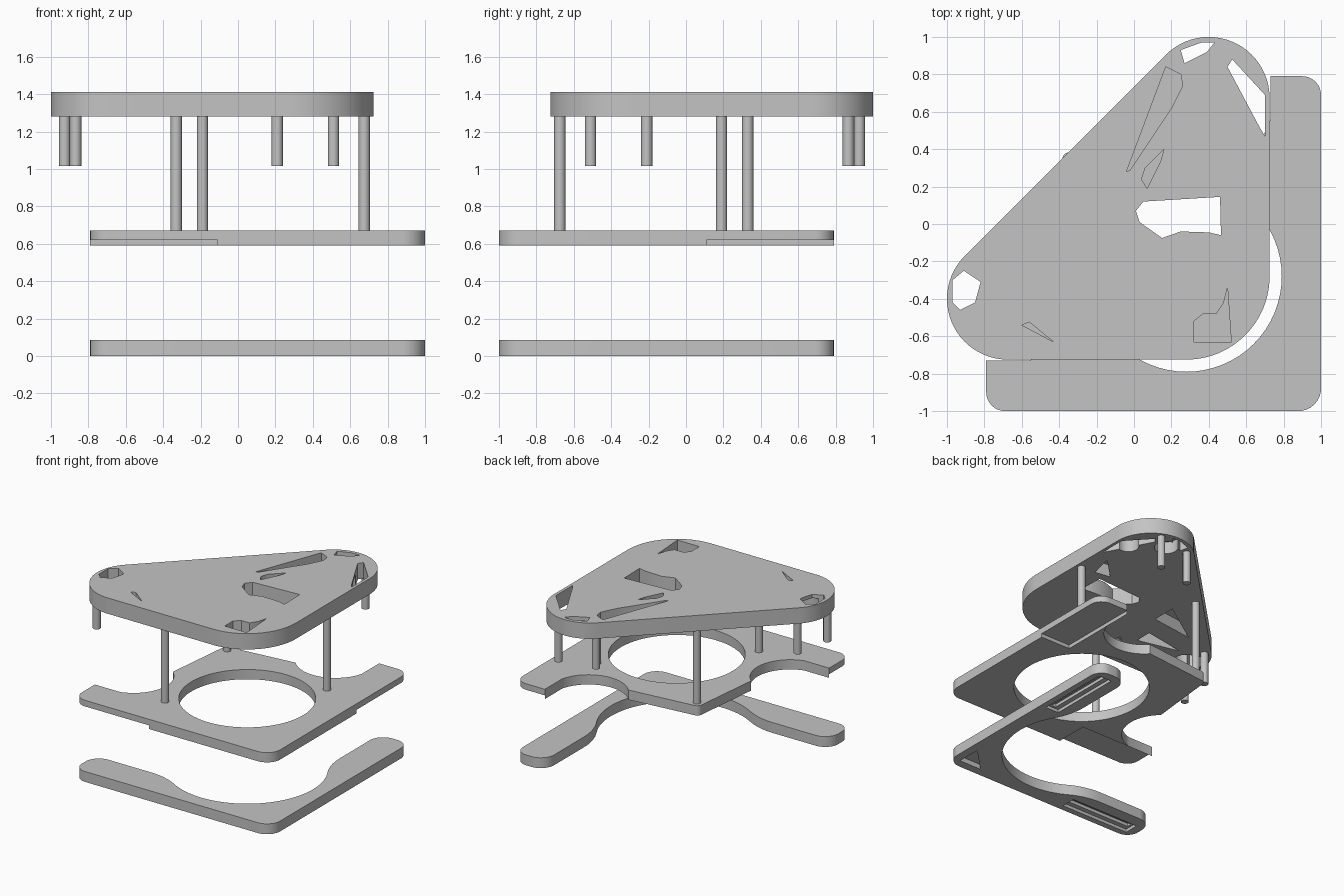
import bpy, bmesh
from math import sin, cos, radians
from mathutils import Vector

cube = bpy.data.objects.get("Cube")
if cube:
    bpy.data.objects.remove(cube, do_unlink=True)

grey = bpy.data.materials.new("light_grey")
grey.use_nodes = True
grey.diffuse_color = (0.55, 0.55, 0.55, 1)
grey.node_tree.nodes["Principled BSDF"].inputs["Base Color"].default_value = grey.diffuse_color


def arc(cx, cy, r, start, end, steps=16):
    """Points along a circular arc, angles in degrees."""
    angles = [radians(start + (end - start) * i / steps) for i in range(steps + 1)]
    return [(cx + r * cos(a), cy + r * sin(a)) for a in angles]


def fillet(before, corner, after, r, steps=8):
    """Points that round off one right-angled or oblique corner."""
    c = Vector(corner)
    u = (Vector(before) - c).normalized()
    v = (Vector(after) - c).normalized()
    half = u.angle(v) / 2
    reach = r / (sin(half) / cos(half))
    centre = c + (u + v).normalized() * (r / sin(half))
    p, q = c + u * reach - centre, c + v * reach - centre
    ring = [centre + p.lerp(q, i / steps).normalized() * r for i in range(steps + 1)]
    return [tuple(w) for w in ring]


def flip(points):
    """Mirror across the diagonal that runs from front left to back right."""
    return [(-y, -x) for x, y in reversed(points)]


def prism(name, points, low, high):
    bm = bmesh.new()
    base = bm.faces.new([bm.verts.new((x, y, low)) for x, y in points])
    top = bmesh.ops.extrude_face_region(bm, geom=[base])["geom"]
    moved = [g for g in top if isinstance(g, bmesh.types.BMVert)]
    bmesh.ops.translate(bm, verts=moved, vec=(0, 0, high - low))
    bmesh.ops.recalc_face_normals(bm, faces=bm.faces)
    mesh = bpy.data.meshes.new(name)
    bm.to_mesh(mesh)
    bm.free()
    obj = bpy.data.objects.new(name, mesh)
    bpy.context.collection.objects.link(obj)
    mesh.materials.append(grey)
    return obj


def activate(obj):
    bpy.ops.object.select_all(action="DESELECT")
    obj.select_set(True)
    bpy.context.view_layer.objects.active = obj


def cut(target, points, low, high):
    """Subtract a prism from the target and discard the cutter."""
    cutter = prism("cutter", points, low, high)
    cutter.hide_render = True
    mod = target.modifiers.new("cut", "BOOLEAN")
    mod.operation = "DIFFERENCE"
    mod.solver = "EXACT"
    mod.object = cutter
    activate(target)
    bpy.ops.object.modifier_apply(modifier=mod.name)
    bpy.data.objects.remove(cutter, do_unlink=True)


def cut_pair(target, points, low, high):
    for shape in (points, flip(points)):
        cut(target, shape, low, high)


def smooth(obj):
    activate(obj)
    bpy.ops.object.shade_smooth_by_angle(angle=radians(30))


def box(x0, x1, y0, y1):
    return [(x0, y0), (x1, y0), (x1, y1), (x0, y1)]


# Shared outline pieces
inner, arm_end, hub = 0.73, 0.79, 0.28
front_corner = fillet((0, -1), (1, -1), (1, 0), 0.12)
outer_tip = fillet((1, 0), (1, arm_end), (0, arm_end), 0.1)

# Lower L-shaped bracket: rounded arms flowing into a round bay
inner_tip = fillet((1, arm_end), (inner, arm_end), (inner, 0), 0.12)
flare = arc(inner + 0.52, hub, 0.52, 180, 210)
bay = arc(hub, -hub, 0.6, 30, -45, 24)[1:]
half = outer_tip + inner_tip + flare + bay
bracket = prism("lower_bracket", front_corner + half + flip(half)[1:], 0, 0.085)

# Recesses under the bracket: stepped slots and a corner pocket
cut_pair(bracket, box(0.83, 0.95, 0.1, 0.72), -0.1, 0.025)
cut_pair(bracket, box(0.87, 0.91, 0.12, 0.7), -0.1, 0.05)
cut(bracket, [(0.93, -0.93), (0.93, -0.73), (0.73, -0.93)], -0.1, 0.04)
smooth(bracket)

# Middle plate: two arms, scalloped sides, a back corner
scallop = arc(0.44, 0.64, 0.3, -15, -139, 24)
back_corner = fillet((0.22, 0.45), (-0.38, 0.38), (-0.45, -0.22), 0.04)
half = outer_tip + [(inner, arm_end)] + scallop
middle = prism("middle_plate", front_corner + half + back_corner + flip(half), 0.59, 0.67)

# Round opening and the thinned arms
cut(middle, arc(hub, -hub, 0.51, 0, 360, 64)[:-1], 0.5, 0.8)
cut_pair(middle, box(inner, 1.1, 0.11, 0.9), 0.5, 0.62)
smooth(middle)

# Top plate: rounded triangle
lobe = arc(0.4, 0.675, 0.325, 0, 135, 24)
front = arc(hub, -hub, 0.445, -90, 0, 24)
top = prism("top_plate", front + lobe + flip(lobe), 1.28, 1.41)

# Openings right through the top plate
through = [
    [(0.01, 0.07), (0.05, 0.12), (0.46, 0.145), (0.465, -0.06), (0.4, -0.045),
     (0.25, -0.04), (0.15, -0.075), (0.03, 0.01)],
    [(0.525, 0.88), (0.7, 0.69), (0.7, 0.47), (0.67, 0.52), (0.5, 0.84)],
    [(0.25, 0.93), (0.36, 0.97), (0.43, 0.97), (0.39, 0.92), (0.27, 0.86)],
    [(-0.91, -0.25), (-0.82, -0.31), (-0.85, -0.42), (-0.93, -0.46),
     (-0.97, -0.42), (-0.97, -0.3)],
]
for shape in through:
    cut(top, shape, 1.2, 1.5)

# Blind pockets in the upper face
blind = [
    [(-0.04, 0.28), (0.17, 0.84), (0.25, 0.8), (0.26, 0.74), (0.2, 0.62), (-0.02, 0.29)],
    [(0.04, 0.24), (0.06, 0.3), (0.16, 0.4), (0.14, 0.33), (0.07, 0.19)],
    [(0.32, -0.63), (0.32, -0.52), (0.37, -0.48), (0.44, -0.48), (0.48, -0.42),
     (0.5, -0.34), (0.52, -0.63)],
    [(-0.6, -0.54), (-0.56, -0.525), (-0.43, -0.63)],
]
for shape in blind:
    cut(top, shape, 1.3, 1.5)

# Pockets in the underside: corner scoops and wedges
for x, y, r in ((0.61, 0.66, 0.08), (0.38, 0.83, 0.09)):
    cut_pair(top, arc(x, y, r, 0, 360, 24)[:-1], 1.2, 1.38)
cut_pair(top, [(0.6, 0.4), (0.55, 0.2), (0.42, 0.22)], 1.2, 1.38)
cut(top, [(-0.7, -0.3), (-0.35, -0.24), (-0.35, -0.38)], 1.2, 1.38)
cut(top, [(-0.62, -0.1), (-0.25, 0.15), (-0.25, -0.05)], 1.2, 1.38)
smooth(top)


# Round posts
def post(name, x, y, low):
    smooth(prism(name, arc(x, y, 0.03, 0, 360, 24)[:-1], low, 1.285))


post("back_post", -0.33, 0.33, 0.665)
for side, place in (("right", lambda x, y: (x, y)), ("left", lambda x, y: (-y, -x))):
    post(side + "_long_post", *place(-0.19, -0.675), 0.665)
    post(side + "_outer_peg", *place(-0.927, -0.51), 1.015)
    post(side + "_inner_peg", *place(-0.868, -0.21), 1.015)
